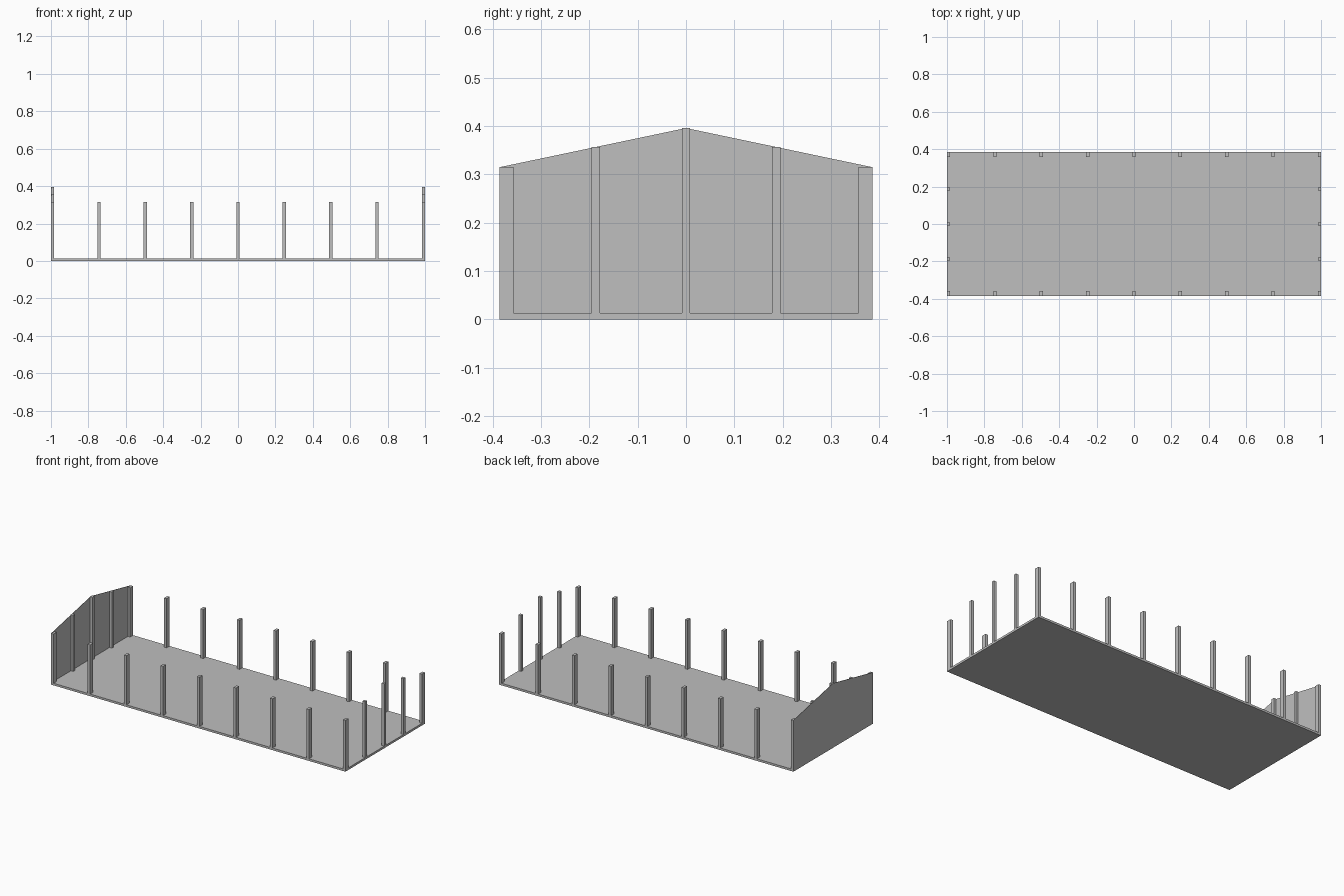
import bpy
import bmesh

if "Cube" in bpy.data.objects:
    bpy.data.objects.remove(bpy.data.objects["Cube"], do_unlink=True)

HALF_X, HALF_Y = 1.0, 0.386
FLOOR, EAVE, RIDGE = 0.013, 0.315, 0.396
POST_W, POST_D = 0.0175, 0.029
SKIN = 0.002

grey = bpy.data.materials.new("light grey")
grey.use_nodes = True
colour = (0.52, 0.52, 0.52, 1.0)
grey.diffuse_color = colour
grey.node_tree.nodes["Principled BSDF"].inputs["Base Color"].default_value = colour


def finish(name, bm):
    bmesh.ops.recalc_face_normals(bm, faces=bm.faces)
    mesh = bpy.data.meshes.new(name)
    bm.to_mesh(mesh)
    bm.free()
    mesh.materials.append(grey)
    obj = bpy.data.objects.new(name, mesh)
    bpy.context.collection.objects.link(obj)
    return obj


def box(name, x, y, size_x, size_y, bottom, top):
    bm = bmesh.new()
    bmesh.ops.create_cube(bm, size=1)
    for v in bm.verts:
        v.co.x = x + v.co.x * size_x
        v.co.y = y + v.co.y * size_y
        v.co.z = top if v.co.z > 0 else bottom
    return finish(name, bm)


def roof_height(y):
    return RIDGE - (RIDGE - EAVE) * abs(y) / HALF_Y


# Floor slab
box("floor_slab", 0, 0, 2 * HALF_X, 2 * HALF_Y, 0, FLOOR)

# Evenly spaced posts along both long sides
reach = HALF_X - POST_W / 2
for side, label in ((-1, "front"), (1, "back")):
    for i in range(9):
        x = -reach + i * reach / 4
        box(f"{label}_post_{i + 1}", x, side * (HALF_Y - POST_D / 2),
            POST_W, POST_D, FLOOR, EAVE)

# Taller posts at both ends, following the roof pitch
for side, label in ((-1, "right"), (1, "left")):
    for i, y in enumerate((-0.187, 0, 0.187)):
        box(f"{label}_end_post_{i + 1}", side * reach, y,
            POST_W, POST_W, FLOOR, roof_height(y))

# Thin gable wall closing one end
bm = bmesh.new()
outline = [(-HALF_Y, FLOOR), (HALF_Y, FLOOR), (HALF_Y, EAVE),
           (0, RIDGE), (-HALF_Y, EAVE)]
face = bm.faces.new([bm.verts.new((-HALF_X, y, z)) for y, z in outline])
result = bmesh.ops.extrude_face_region(bm, geom=[face])
moved = [g for g in result["geom"] if isinstance(g, bmesh.types.BMVert)]
bmesh.ops.translate(bm, verts=moved, vec=(SKIN, 0, 0))
finish("gable_wall", bm)
